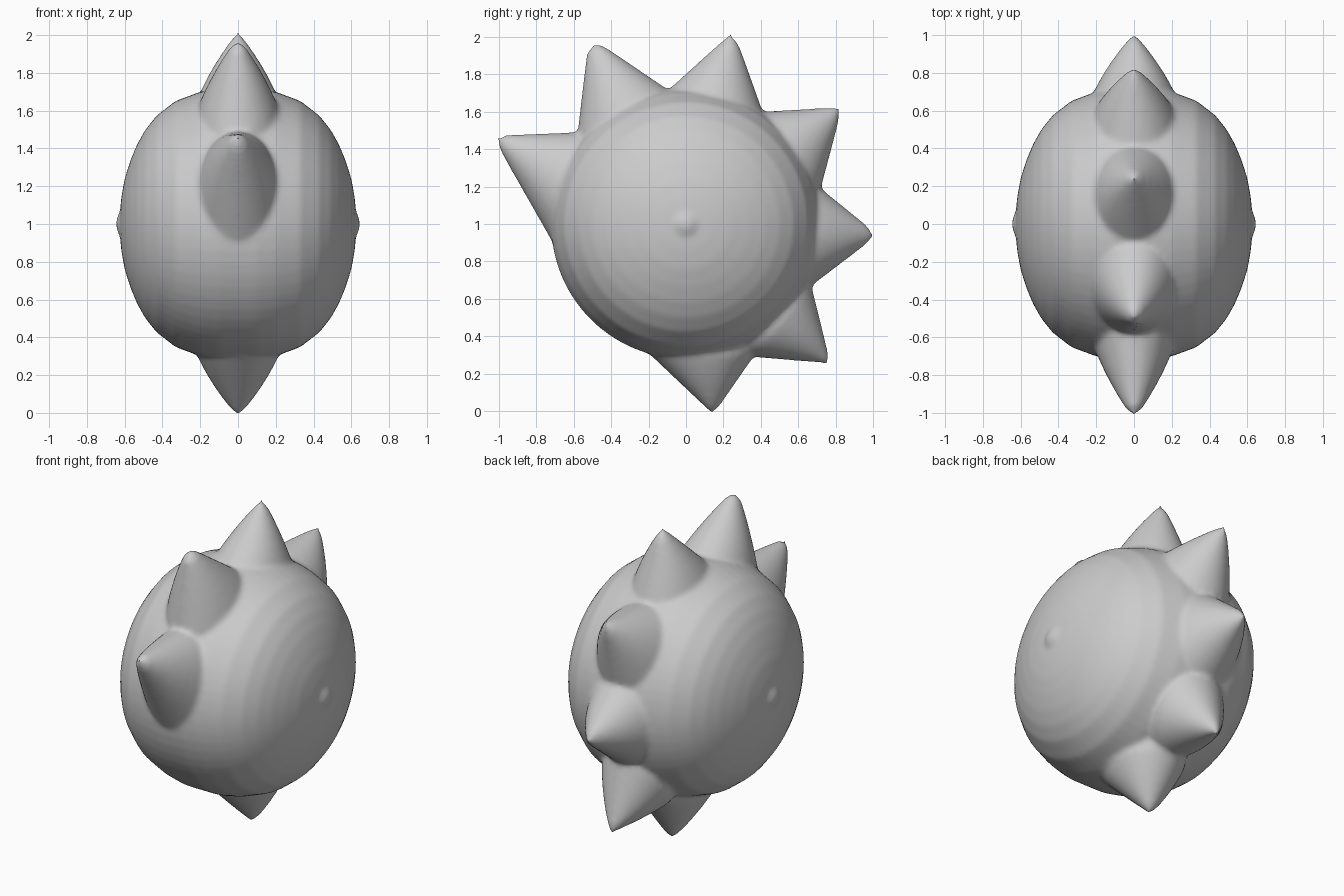
import bpy, bmesh, math
from mathutils import Vector

if "Cube" in bpy.data.objects:
    bpy.data.objects.remove(bpy.data.objects["Cube"])

shell_mat = bpy.data.materials.new("light grey")
shell_mat.diffuse_color = (0.6, 0.6, 0.6, 1)
shell_mat.use_nodes = True
shell_mat.node_tree.nodes["Principled BSDF"].inputs["Base Color"].default_value = shell_mat.diffuse_color

CENTRE = Vector((0, 0, 1.0))
bm = bmesh.new()


def loft(rings, start, end):
    """Skin a list of vertex rings and close both ends with a point."""
    loops = [[bm.verts.new(p) for p in ring] for ring in rings]
    a, b = bm.verts.new(start), bm.verts.new(end)
    n = len(loops[0])
    faces = []
    for i in range(n):
        j = (i + 1) % n
        faces.append(bm.faces.new((a, loops[0][j], loops[0][i])))
        faces.append(bm.faces.new((b, loops[-1][i], loops[-1][j])))
        for lo, hi in zip(loops, loops[1:]):
            faces.append(bm.faces.new((lo[i], lo[j], hi[j], hi[i])))
    bmesh.ops.recalc_face_normals(bm, faces=faces)


# Body: rounded drum turned about the x axis, with a small nub on each side
half = [(0.0, 0.72), (0.1, 0.72), (0.2, 0.70), (0.33, 0.652), (0.43, 0.575),
        (0.49, 0.50), (0.535, 0.42), (0.57, 0.335), (0.60, 0.24), (0.618, 0.14),
        (0.624, 0.07), (0.64, 0.035)]
profile = [(-x, r) for x, r in reversed(half[1:])] + half
SEG = 64
angles = [2 * math.pi * i / SEG for i in range(SEG)]
loft([[CENTRE + Vector((x, r * math.cos(a), r * math.sin(a))) for a in angles]
      for x, r in profile],
     CENTRE - Vector((0.647, 0, 0)), CENTRE + Vector((0.647, 0, 0)))

# Spikes: two base points and two shoulder points near the tip, then the tip (y, z)
spikes = [
    ((-0.70, 0.88), (-0.58, 1.49), (-0.985, 1.38), (-0.96, 1.475), (-1.012, 1.455)),
    ((-0.58, 1.48), (-0.10, 1.72), (-0.53, 1.91), (-0.43, 1.945), (-0.488, 1.968)),
    ((-0.09, 1.72), (0.41, 1.60), (0.185, 1.97), (0.285, 1.95), (0.24, 2.018)),
    ((0.41, 1.60), (0.72, 1.19), (0.755, 1.62), (0.815, 1.545), (0.82, 1.62)),
    ((0.72, 1.19), (0.67, 0.67), (0.955, 1.00), (0.96, 0.89), (1.008, 0.94)),
    ((0.67, 0.67), (0.36, 0.29), (0.757, 0.32), (0.69, 0.262), (0.765, 0.25)),
    ((0.36, 0.29), (-0.20, 0.31), (0.18, 0.03), (0.095, 0.03), (0.14, -0.016)),
]
for pts in spikes:
    a, b, sa, sb, tip = [Vector((0, y, z)) for y, z in pts]
    rings = []
    for t in (-0.3, 0, 0.2, 0.4, 0.6, 0.8, 1.0):
        pa, pb = a.lerp(sa, t), b.lerp(sb, t)
        mid, span = (pa + pb) / 2, (pb - pa) / 2
        u = max(t, 0)
        width = 0.215 * (1 - u) + 0.045 * u + 0.045 * u * (1 - u)
        rings.append([mid + span * math.cos(k) + Vector((width * math.sin(k), 0, 0))
                      for k in angles[::2]])
    loft(rings, sum(rings[0], Vector()) / len(rings[0]), tip)

mesh = bpy.data.meshes.new("spiked_shell")
bm.to_mesh(mesh)
bm.free()
shell = bpy.data.objects.new("spiked_shell", mesh)
bpy.context.collection.objects.link(shell)
mesh.materials.append(shell_mat)

# Fuse the body and spikes into one skin and soften the joins
fuse = shell.modifiers.new("fuse", 'REMESH')
fuse.mode = 'VOXEL'
fuse.voxel_size = 0.016
fuse.use_smooth_shade = True
soft = shell.modifiers.new("soften", 'SMOOTH')
soft.factor = 0.5
soft.iterations = 6
for p in mesh.polygons:
    p.use_smooth = True
